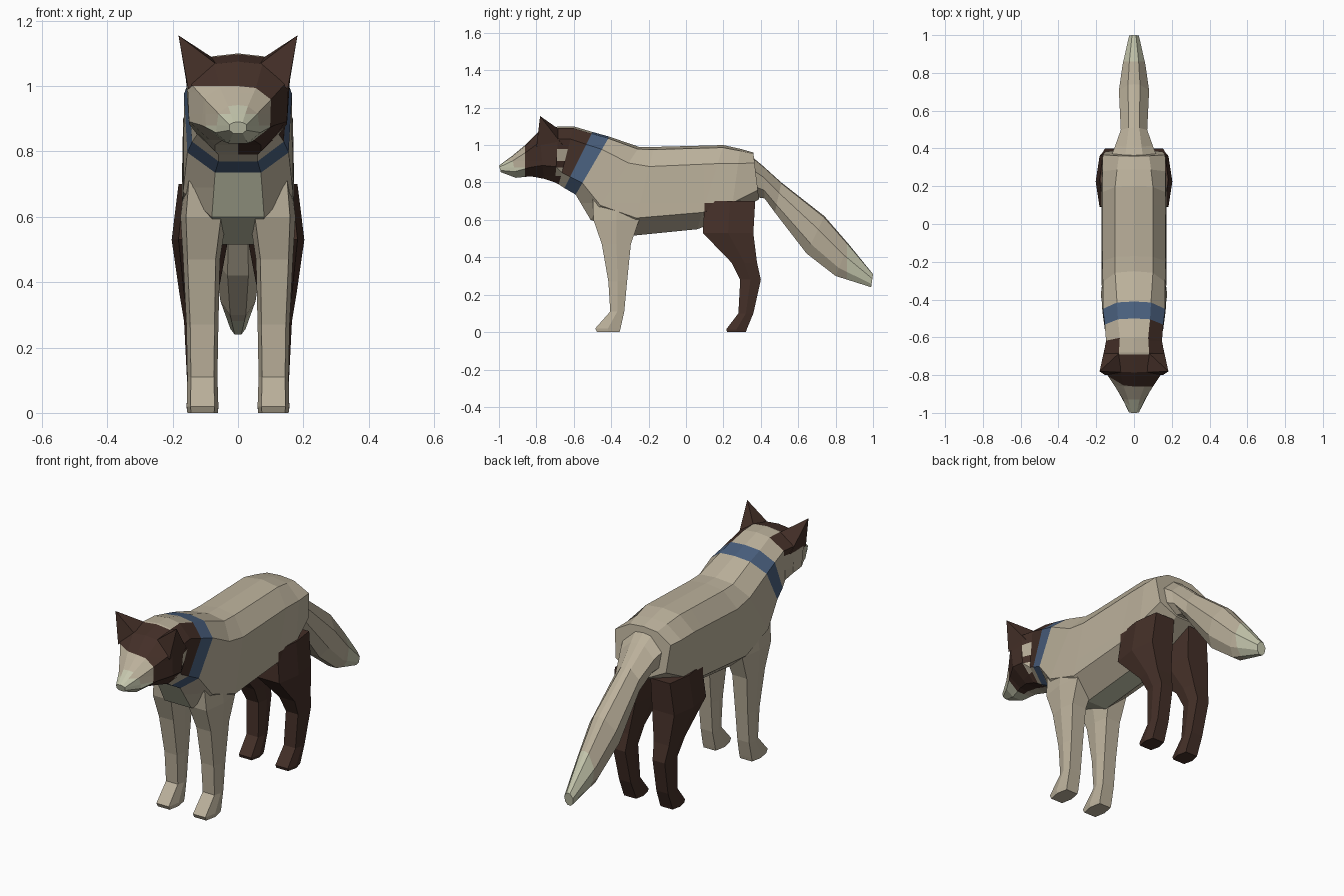
import bpy, bmesh
from mathutils import Vector

if "Cube" in bpy.data.objects:
    bpy.data.objects.remove(bpy.data.objects["Cube"])

COLOURS = {
    "cream": (0.50, 0.44, 0.33),
    "pale": (0.56, 0.57, 0.42),
    "dark_brown": (0.058, 0.029, 0.021),
    "collar_blue": (0.068, 0.117, 0.21),
}
CREAM, PALE, BROWN, BLUE = range(4)
MATS = []
for name, rgb in COLOURS.items():
    m = bpy.data.materials.new(name)
    m.diffuse_color = (*rgb, 1)
    m.use_nodes = True
    m.node_tree.nodes["Principled BSDF"].inputs["Base Color"].default_value = m.diffuse_color
    MATS.append(m)


def finish(name, bm, rule, cuts=()):
    """Cut along planes (axis, value), colour faces by rule, make the object."""
    bmesh.ops.recalc_face_normals(bm, faces=bm.faces[:])
    for axis, value in cuts:
        co, no = Vector((0, 0, 0)), Vector((0, 0, 0))
        co[axis], no[axis] = value, 1
        bmesh.ops.bisect_plane(bm, geom=bm.verts[:] + bm.edges[:] + bm.faces[:],
                               plane_co=co, plane_no=no, dist=1e-5)
    bm.normal_update()
    for f in bm.faces:
        f.material_index = rule(f.calc_center_median(), f.normal)
    mesh = bpy.data.meshes.new(name)
    bm.to_mesh(mesh)
    bm.free()
    for m in MATS:
        mesh.materials.append(m)
    ob = bpy.data.objects.new(name, mesh)
    bpy.context.collection.objects.link(ob)
    return ob


def skin(rings):
    """Bridge point rings into a closed tube."""
    bm = bmesh.new()
    vs = [[bm.verts.new(p) for p in r] for r in rings]
    n = len(vs[0])
    for a, b in zip(vs, vs[1:]):
        for i in range(n):
            j = (i + 1) % n
            bm.faces.new((a[i], a[j], b[j], b[i]))
    bm.faces.new(vs[0])
    bm.faces.new(vs[-1])
    return bm


def section(yt, zt, yb, zb, wt, wm, wl, wb, up=0.22, low=0.8):
    """Mirrored cross-section from a top point to a bottom point."""
    def pt(x, t):
        return (x, yt + (yb - yt) * t, zt + (zb - zt) * t)
    half = [(wt, 0.03), (wm, up), (wl, low), (wb, 1)]
    return [pt(0, 0)] + [pt(x, t) for x, t in half] + [pt(-x, t) for x, t in half[::-1]]


def leg_ring(z, y0, y1, x0, x1, s):
    """Six-sided leg cross-section on side s."""
    c, i = (y0 + y1) / 2, (x1 - x0) * 0.12
    return [(s * x, y, z) for x, y in ((x0 + i, y0), (x1 - i, y0), (x1, c),
                                       (x1 - i, y1), (x0 + i, y1), (x0, c))]


# Torso with neck, collar band and haunches
neck = (-0.60, 1.10, -0.68, 0.79, 0.075, 0.148, 0.125, 0.06)
torso = [section(*r) for r in (
    neck,
    (-0.50, 1.07, -0.65, 0.77, 0.085, 0.155, 0.14, 0.06),
    (-0.41, 1.045, -0.59, 0.735, 0.09, 0.165, 0.155, 0.07),
    (-0.25, 0.99, -0.51, 0.60, 0.10, 0.165, 0.168, 0.08),
    (-0.17, 0.99, -0.29, 0.515, 0.10, 0.168, 0.172, 0.06),
    (0.20, 1.00, 0.06, 0.55, 0.10, 0.166, 0.172, 0.06),
    (0.29, 0.98, 0.24, 0.62, 0.09, 0.168, 0.172, 0.05),
    (0.36, 0.96, 0.39, 0.71, 0.08, 0.165, 0.15, 0.05))]


def torso_colour(c, n):
    front = -0.50 + (c.z - 1.07) * 0.5
    rear = -0.41 + (c.z - 1.045) * 0.58
    if c.y < front:
        return BROWN if c.x > 0.08 and c.z > 0.88 else CREAM
    if c.y < rear:
        return BLUE
    if c.y > 0.1 and c.z < 0.69 and abs(c.x) > 0.06:
        return BROWN
    if abs(c.x) < 0.03 and c.z < 0.72 and c.y < 0.1:
        return PALE
    return CREAM


finish("torso", skin(torso), torso_colour, [(1, 0.10), (2, 0.69)])

# Head and snout
head = [section(*r, 0.22, 0.72) for r in (
    (-1.00, 0.89, -0.99, 0.855, 0.014, 0.026, 0.026, 0.014),
    (-0.93, 0.942, -0.91, 0.825, 0.03, 0.06, 0.068, 0.03),
    (-0.86, 1.00, -0.83, 0.833, 0.055, 0.105, 0.11, 0.05),
    (-0.785, 1.075, -0.76, 0.82, 0.075, 0.155, 0.15, 0.07),
    (-0.68, 1.10, -0.70, 0.80, 0.08, 0.16, 0.15, 0.07))]
head.append(section(*neck))


def head_colour(c, n):
    if c.y < -0.86:
        return PALE if c.z < 0.89 or c.y < -0.94 else CREAM
    if c.y > -0.69 and c.z > 1.07:
        return CREAM
    if c.x > 0.08 and -0.69 < c.y < -0.61 and 0.91 < c.z < 0.985:
        return CREAM
    if c.x > 0.08 and -0.70 < c.y < -0.63 and 0.83 < c.z < 0.885:
        return CREAM
    return BROWN if c.z > 1.0 or c.x > 0.0 else CREAM


finish("head", skin(head), head_colour,
       [(0, 0), (1, -0.86), (1, -0.69), (1, -0.62), (2, 1.0),
        (2, 0.98), (2, 0.915), (2, 0.88), (2, 0.835)])

# Tail with a pale tip
tail = [section(yt, zt, yb, zb, w * 0.4, w, w * 0.9, w * 0.4, 0.35, 0.75)
        for yt, zt, yb, zb, w in (
    (0.35, 0.94, 0.385, 0.72, 0.12),
    (0.41, 0.89, 0.42, 0.715, 0.10),
    (0.51, 0.80, 0.475, 0.64, 0.07),
    (0.74, 0.62, 0.645, 0.42, 0.08),
    (0.87, 0.47, 0.80, 0.30, 0.06),
    (1.00, 0.31, 0.99, 0.24, 0.026))]
finish("tail", skin(tail), lambda c, n: PALE if c.y > 0.86 else CREAM, [(1, 0.86)])

# Legs: height, front y, back y, inner x, outer x
FRONT_LEG = ((0.74, -0.50, -0.24, 0.06, 0.160), (0.60, -0.495, -0.25, 0.035, 0.176),
             (0.47, -0.45, -0.295, 0.055, 0.168), (0.27, -0.415, -0.315, 0.06, 0.158),
             (0.11, -0.405, -0.33, 0.063, 0.155), (0.02, -0.485, -0.35, 0.06, 0.157),
             (0.0, -0.475, -0.355, 0.062, 0.155))
HIND_LEG = ((0.70, 0.10, 0.37, 0.03, 0.182), (0.53, 0.09, 0.36, 0.03, 0.203),
            (0.37, 0.245, 0.38, 0.06, 0.18), (0.28, 0.29, 0.40, 0.07, 0.165),
            (0.10, 0.28, 0.36, 0.065, 0.156), (0.015, 0.215, 0.325, 0.06, 0.157),
            (0.0, 0.22, 0.32, 0.062, 0.155))
for side, s in (("right", 1), ("left", -1)):
    finish("front_leg_" + side, skin([leg_ring(*r, s) for r in FRONT_LEG]),
           lambda c, n: CREAM)
    finish("hind_leg_" + side, skin([leg_ring(*r, s) for r in HIND_LEG]),
           lambda c, n: BROWN)

    # Pointed ear
    bm = bmesh.new()
    base = [bm.verts.new((s * x, y, z)) for x, y, z in (
        (0.07, -0.785, 1.07), (0.152, -0.80, 0.99), (0.156, -0.66, 1.0), (0.075, -0.68, 1.085))]
    tip = bm.verts.new((s * 0.182, -0.78, 1.155))
    for i in range(4):
        bm.faces.new((base[i], base[(i + 1) % 4], tip))
    bm.faces.new(base)
    finish("ear_" + side, bm, lambda c, n: BROWN)
